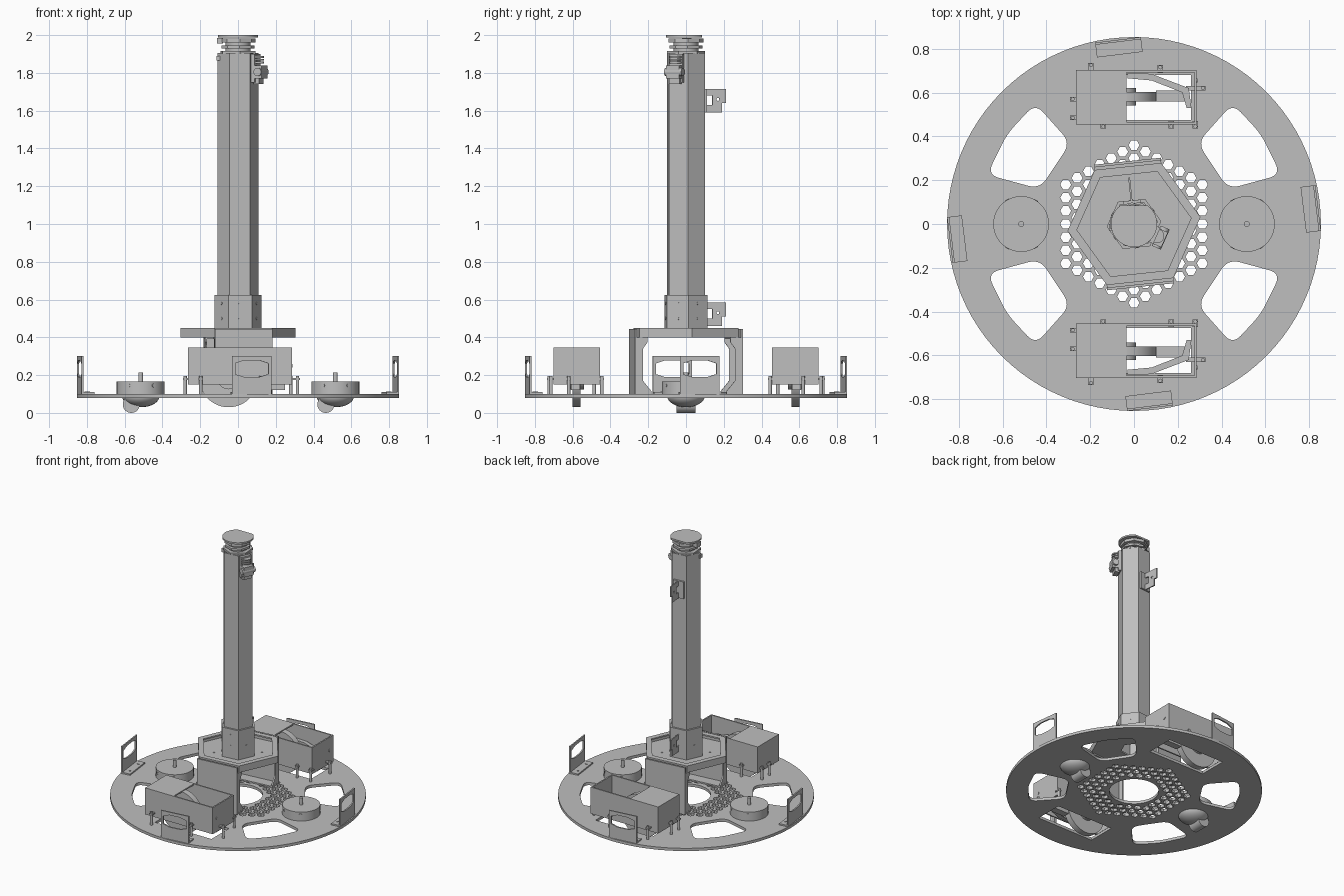
import bpy, bmesh
from math import sin, cos, pi, radians
from mathutils import Matrix, Vector

if "Cube" in bpy.data.objects:
    bpy.data.objects.remove(bpy.data.objects["Cube"])

grey = bpy.data.materials.new("plain grey")
grey.use_nodes = True
grey.diffuse_color = (0.52, 0.52, 0.52, 1)
grey.node_tree.nodes["Principled BSDF"].inputs["Base Color"].default_value = (0.52, 0.52, 0.52, 1)

parts = []
TILT = radians(6)
UP = Matrix.Rotation(pi / 2, 4, 'X')          # sketch plane x,y -> x,z


def T(x, y, z):
    return Matrix.Translation((x, y, z))


def RZ(a):
    return Matrix.Rotation(a, 4, 'Z')


def add(name, mesh):
    ob = bpy.data.objects.new(name, mesh)
    bpy.context.collection.objects.link(ob)
    mesh.materials.clear()
    mesh.materials.append(grey)
    parts.append(ob)
    return ob


def from_bm(name, bm, m):
    bm.transform(m)
    mesh = bpy.data.meshes.new(name)
    bm.to_mesh(mesh)
    bm.free()
    return add(name, mesh)


def box(name, x, y, z, m=Matrix()):
    """Box from (min, max) ranges."""
    bm = bmesh.new()
    bmesh.ops.create_cube(bm, size=1)
    size = [max(abs(r[1] - r[0]), 0.001) for r in (x, y, z)]
    mid = [(r[0] + r[1]) / 2 for r in (x, y, z)]
    return from_bm(name, bm, m @ T(*mid) @ Matrix.Diagonal((*size, 1)))


def cyl(name, r, z0, z1, m=Matrix(), n=32):
    bm = bmesh.new()
    bmesh.ops.create_cone(bm, cap_ends=True, segments=n, radius1=r, radius2=r, depth=z1 - z0)
    return from_bm(name, bm, m @ T(0, 0, (z0 + z1) / 2))


def ring(r, n, a=0, x=0, y=0):
    return [(x + r * cos(a + 2 * pi * i / n), y + r * sin(a + 2 * pi * i / n)) for i in range(n)]


def rect(x0, x1, y0, y1):
    return [(x0, y0), (x1, y0), (x1, y1), (x0, y1)]


def rounded(points, d):
    """Round polygon corners with quadratic arcs of setback d."""
    out = []
    for i, p in enumerate(points):
        p, a, b = Vector(p), Vector(points[i - 1]), Vector(points[(i + 1) % len(points)])
        s, e = p + (a - p).normalized() * d, p + (b - p).normalized() * d
        for k in range(7):
            t = k / 6
            out.append(tuple(s * (1 - t) ** 2 + p * 2 * t * (1 - t) + e * t * t))
    return out


def plate(name, loops, z0, z1, m=Matrix()):
    """Extruded flat sketch; inner loops become holes."""
    cu = bpy.data.curves.new(name, 'CURVE')
    cu.dimensions, cu.fill_mode, cu.extrude = '2D', 'BOTH', (z1 - z0) / 2
    for loop in loops:
        sp = cu.splines.new('POLY')
        sp.points.add(len(loop) - 1)
        for pt, co in zip(sp.points, loop):
            pt.co = (co[0], co[1], 0, 1)
        sp.use_cyclic_u = True
    tmp = bpy.data.objects.new(name + " sketch", cu)
    bpy.context.collection.objects.link(tmp)
    dg = bpy.context.evaluated_depsgraph_get()
    mesh = bpy.data.meshes.new_from_object(tmp.evaluated_get(dg))
    bpy.data.objects.remove(tmp)
    bm = bmesh.new()
    bm.from_mesh(mesh)
    bmesh.ops.remove_doubles(bm, verts=bm.verts, dist=0.0001)
    bmesh.ops.recalc_face_normals(bm, faces=bm.faces)
    return from_bm(name, bm, m @ T(0, 0, (z0 + z1) / 2))


# Base disc with windows, wheel slots and honeycomb perforation
loops = [ring(0.853, 96), ring(0.165, 48)]
for sx in (1, -1):
    for sy in (1, -1):
        window = [(0.29, 0.37), (0.45, 0.55), (0.58, 0.41), (0.67, 0.225), (0.43, 0.16)]
        loops.append(rounded([(sx * x, sy * y) for x, y in window], 0.055))
for s in (1, -1):
    loops.append(rect(-0.2, 0.26, s * 0.475, s * 0.68))
pitch = 0.06
for i in range(-6, 7):
    for j in range(-6, 7):
        if 4 <= max(abs(i), abs(j), abs(i + j)) <= 6:
            loops.append(ring(0.025, 6, 0, i * pitch * 0.866, (j + i / 2) * pitch))
plate("base_disc", loops, 0.08, 0.1)

# Sensor brackets around the rim
for k in range(4):
    m = RZ(radians(7) + k * pi / 2) @ T(0, -0.03, 0)
    box("sensor_foot", (0.775, 0.843), (-0.105, 0.105), (0.1, 0.11), m)
    face = m @ Matrix(((0, 0, 1, 0.838), (1, 0, 0, 0), (0, 1, 0, 0), (0, 0, 0, 1)))
    hole = [(-0.088, 0.205), (-0.04, 0.19), (0.04, 0.19), (0.088, 0.205),
            (0.088, 0.262), (0.04, 0.278), (-0.04, 0.278), (-0.088, 0.262)]
    plate("sensor_upright", [rect(-0.105, 0.105, 0.1, 0.3), hole], -0.005, 0.005, face)
    for t in (-0.06, 0.06):
        cyl("foot_screw", 0.008, 0.11, 0.114, m @ T(0.8, t, 0), 12)

# Casters
for x in (0.515, -0.515):
    cyl("caster_housing", 0.127, 0.1, 0.165, T(x, 0, 0), 64)
    cyl("caster_stud", 0.013, 0.165, 0.215, T(x, 0, 0), 16)
    bm = bmesh.new()
    bmesh.ops.create_uvsphere(bm, u_segments=32, v_segments=16, radius=0.1)
    from_bm("caster_dome", bm, T(x, 0, 0.09) @ Matrix.Diagonal((1, 1, 0.6, 1)))
    cyl("caster_wheel", 0.045, -0.05, 0.05, T(x - 0.05, 0, 0.045) @ UP)
    for a in (-2.1, -1.0, 1.0, 2.1):
        cyl("housing_screw", 0.01, 0.125, 0.129, T(x, 0, 0.145) @ RZ(a) @ Matrix.Rotation(pi / 2, 4, 'Y'), 12)

# Drive modules: half-covered housings with a wheel inside
for s in (1, -1):
    def yr(a, b):
        return (min(s * a, s * b), max(s * a, s * b))
    z = (0.15, 0.345)
    box("drive_inner_wall", (-0.265, 0.285), yr(0.455, 0.465), z)
    box("drive_outer_wall", (-0.265, 0.285), yr(0.692, 0.702), z)
    box("drive_end_wall", (-0.265, -0.255), yr(0.455, 0.702), z)
    box("drive_end_wall", (0.275, 0.285), yr(0.455, 0.702), z)
    box("drive_cover", (-0.265, -0.035), yr(0.455, 0.702), (0.335, 0.345))
    wheel = T(-0.05, s * 0.58, 0.185) @ UP
    cyl("drive_wheel", 0.155, -0.022, 0.022, wheel, 48)
    cyl("wheel_hub", 0.06, -0.04, 0.04, wheel)
    cyl("drive_axle", 0.014, -0.11, 0.11, wheel, 16)
    box("drive_motor", (0.1, 0.25), yr(0.56, 0.61), (0.12, 0.24))
    arm = [(-0.03, 0.69), (0.08, 0.685), (0.25, 0.62), (0.262, 0.53), (0.24, 0.53), (0.22, 0.6), (0.08, 0.655), (-0.03, 0.665)]
    plate("suspension_arm", [[(x, s * y) for x, y in arm]], 0.15, 0.25)
    for x, y in ((-0.197, 0.725), (0.12, 0.715), (-0.28, 0.57), (-0.28, 0.485),
                 (0.315, 0.62), (-0.14, 0.445), (0.17, 0.445), (0.28, 0.445)):
        cyl("mounting_post", 0.009, 0.1, 0.195, T(x, s * y, 0), 12)
        box("post_tab", (min(x, 0.25 if x > 0.3 else x) - 0.012, max(x, -0.26 if x < -0.25 else x) + 0.012),
            yr(min(y, 0.7) - 0.01, max(y, 0.46) + 0.01), (0.175, 0.185))
    cyl("wall_screw", 0.01, 0, 0.004, T(0.285, s * 0.655, 0.25) @ Matrix.Rotation(pi / 2, 4, 'Y'), 12)

# Bridge legs carrying the tray
for a in (TILT + pi / 2, TILT - pi / 2):
    m = RZ(a)
    box("leg_panel", (0.276, 0.288), (-0.153, 0.153), (0.1, 0.445), m)
    box("leg_foot", (0.2, 0.28), (-0.153, 0.153), (0.1, 0.11), m)
    box("leg_top_flange", (0.22, 0.28), (-0.153, 0.153), (0.39, 0.4), m)
    rib = [(0.285, 0.1), (0.2, 0.1), (0.2, 0.115), (0.245, 0.17), (0.245, 0.34), (0.22, 0.375), (0.22, 0.4), (0.285, 0.4)]
    for t in (-0.147, 0.147):
        plate("leg_rib", [rib], -0.005, 0.005, m @ T(0, t, 0) @ UP)

# Hexagonal tray
plate("tray_floor", [ring(0.3, 6, TILT), ring(0.09, 6, TILT)], 0.4, 0.41)
plate("tray_rim", [ring(0.305, 6, TILT), ring(0.293, 6, TILT)], 0.4, 0.45)
plate("tray_lip", [ring(0.305, 6, TILT), ring(0.262, 6, TILT)], 0.44, 0.45)
for x, y in ring(0.16, 6, TILT + pi / 6):
    cyl("tray_screw", 0.008, 0.41, 0.414, T(x, y, 0), 12)

# Mast and its sleeve
plate("mast_tube", [ring(0.11, 6, TILT), ring(0.1, 6, TILT)], 0.41, 1.905)
plate("mast_sleeve", [ring(0.125, 6, TILT), ring(0.11, 6, TILT)], 0.41, 0.625)
for k in range(6):
    side = RZ(TILT + pi / 6 + k * pi / 3)
    for h in (0.5, 0.58):
        cyl("sleeve_screw", 0.008, 0.108, 0.111, side @ T(0, 0, h) @ Matrix.Rotation(pi / 2, 4, 'Y'), 12)

# Mast head
cyl("head_cap", 0.1, 1.9, 1.915, RZ(TILT), 6)
cyl("head_neck", 0.065, 1.915, 1.98, n=32)
plate("head_collar", [ring(0.088, 8, TILT)], 1.93, 1.945)
plate("head_collar", [ring(0.092, 8, TILT)], 1.962, 1.982)
cap = [(x, min(y, 0.085)) for x, y in ring(0.105, 48)]
plate("head_disc", [cap], 1.988, 2.0)
box("head_lug", (-0.11, -0.08), (-0.02, 0.03), (1.955, 1.985))
box("mast_lug", (-0.115, -0.095), (-0.03, 0.0), (1.865, 1.89))

# Clamp unit on the mast side
m = T(0.095, -0.05, 0) @ RZ(TILT - pi / 6)
box("clamp_back", (-0.01, 0.01), (-0.04, 0.04), (1.75, 1.9), m)
box("clamp_body", (0.0, 0.05), (-0.04, 0.035), (1.77, 1.84), m)
box("clamp_jaw", (0.0, 0.03), (-0.03, 0.03), (1.74, 1.77), m)
for h in (1.85, 1.865, 1.88):
    cyl("clamp_coil", 0.032, h, h + 0.009, m @ T(0.012, 0, 0), 20)
cyl("clamp_knob", 0.022, -0.05, 0.05, m @ T(0.03, 0, 1.805) @ UP, 20)

# Rear connector brackets
for h in (0.46, 1.59):
    m = RZ(TILT + pi / 2) @ T(0, 0, h)
    shape = [(0.095, 0), (0.19, 0), (0.19, 0.05), (0.213, 0.05), (0.213, 0.125), (0.1, 0.125), (0.1, 0.09), (0.14, 0.09), (0.14, 0.04), (0.095, 0.04)]
    plate("rear_bracket", [shape, ring(0.008, 10, 0, 0.17, 0.07)], -0.004, 0.004, m @ UP)
    box("rear_bracket_flange", (0.095, 0.108), (-0.04, 0.04), (0.0, 0.125), m)

# Smooth round parts, keep edges crisp
bpy.ops.object.select_all(action='DESELECT')
for ob in parts:
    ob.select_set(True)
bpy.context.view_layer.objects.active = parts[0]
bpy.ops.object.shade_smooth_by_angle(angle=radians(25))
